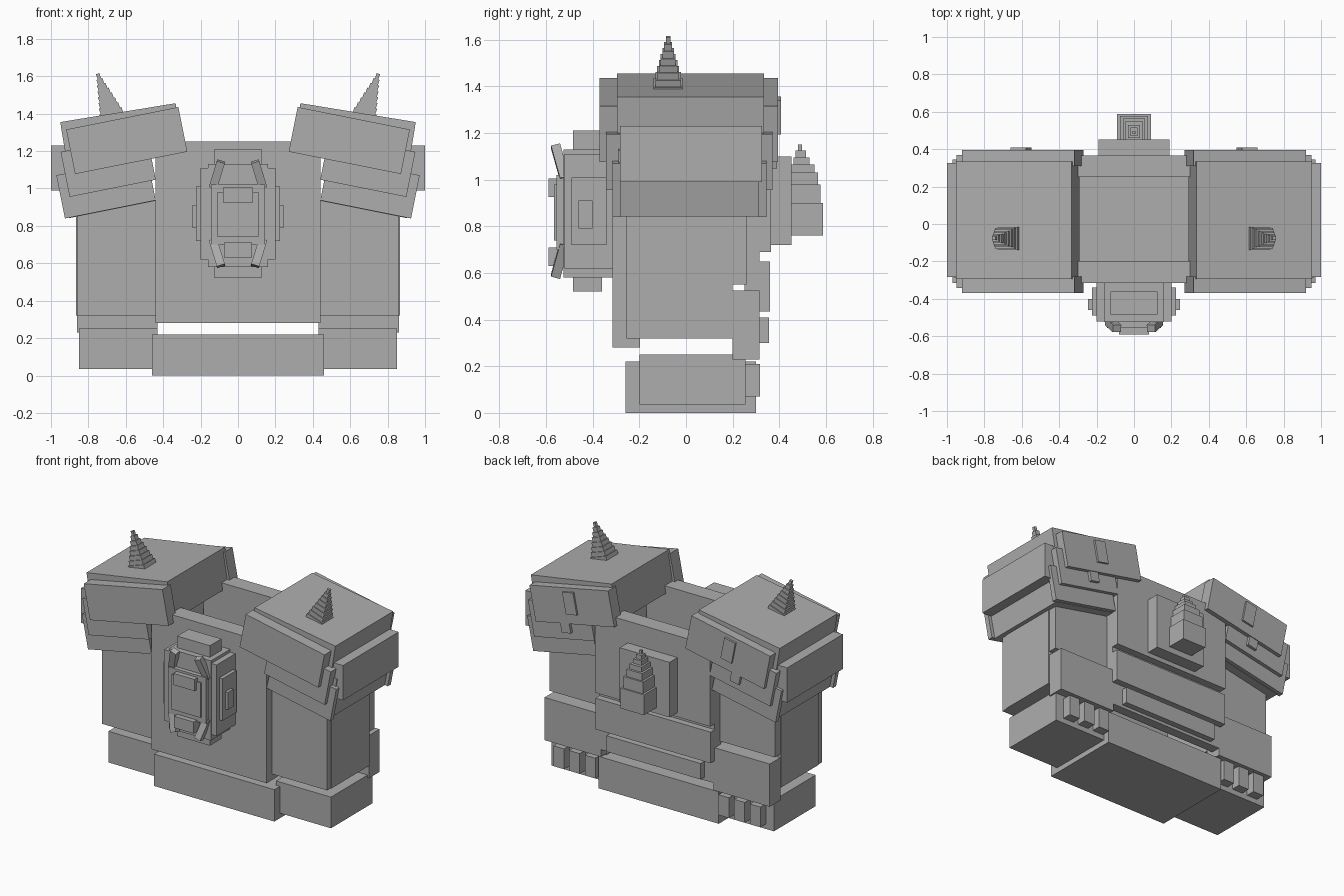
import bpy, bmesh, math
from mathutils import Matrix, Vector

if "Cube" in bpy.data.objects:
    bpy.data.objects.remove(bpy.data.objects["Cube"])

grey = bpy.data.materials.new("plain grey")
grey.diffuse_color = (0.42, 0.42, 0.42, 1)
grey.use_nodes = True
grey.node_tree.nodes["Principled BSDF"].inputs["Base Color"].default_value = grey.diffuse_color


def build(name, boxes):
    """Join boxes into one object. Box: (x0,x1,y0,y1,z0,z1) or (size, matrix)."""
    bm = bmesh.new()
    for b in boxes:
        if len(b) == 6:
            x0, x1, y0, y1, z0, z1 = b
            m = Matrix.Translation(((x0 + x1) / 2, (y0 + y1) / 2, (z0 + z1) / 2))
            size = (x1 - x0, y1 - y0, z1 - z0)
        else:
            size, m = b
        bmesh.ops.create_cube(bm, size=1, matrix=m @ Matrix.Diagonal((*size, 1)))
    mesh = bpy.data.meshes.new(name)
    bm.to_mesh(mesh)
    bm.free()
    mesh.materials.append(grey)
    ob = bpy.data.objects.new(name, mesh)
    bpy.context.collection.objects.link(ob)
    return ob


def pair(name, boxes):
    """Build the part on +x and mirror it to -x."""
    ob = build(name, boxes)
    ob.modifiers.new("mirror", 'MIRROR').use_axis[0] = True
    return ob


def tilt(cx, cz, w, h, y0, y1, deg):
    """Box turned about the y axis, outer end drooping on +x."""
    m = Matrix.Translation((cx, (y0 + y1) / 2, cz)) @ Matrix.Rotation(math.radians(deg), 4, 'Y')
    return ((w, y1 - y0, h), m)


# Torso shell: open at the top, gap above the belt
build("chest_plate", [(-.44, .44, -.315, -.197, .28, 1.25)])
build("back_plate", [(-.44, .44, .25, .315, .28, .7), (-.44, .44, .25, .365, .69, 1.25)])
build("back_bands", [(-.44, .44, .3, .36, .435, .65), (-.36, .36, .3, .355, .3, .41)])
build("belt", [(-.46, .46, -.26, .3, 0, .22)])

# Arms, cuffs and back-of-arm plates
pair("upper_arm", [(.44, .86, -.255, -.205, .32, .93), (.44, .865, -.215, .2, .32, .93)])
pair("arm_back_plate", [(.44, .86, .19, .26, .55, .93), (.43, .86, .2, .315, .23, .525)])
pair("cuff", [(.43, .85, -.2, .255, .035, .25)])
pair("cuff_studs", [(x - .04, x + .04, .25, .317, .07, .21) for x in (.51, .63, .75)])

# Shoulder guards: cap, three overlapping plates front and back, outer block
pair("shoulder_cap", [tilt(.621, 1.277, .625, .26, -.295, .335, 9.3)])
pair("shoulder_core", [tilt(.7, 1.03, .47, .29, -.29, .32, 11.3)])
layers = [(.595, 1.256, .612, .243, -.37, .395),
          (.694, 1.121, .47, .245, -.342, .37),
          (.7055, 1.0035, .495, .235, -.315, .345)]
plates = []
for cx, cz, w, h, y0, y1 in layers:
    plates += [tilt(cx, cz, w, h, y0, -.28, 11.3), tilt(cx, cz, w, h, .31, y1, 11.3)]
pair("shoulder_plates", plates)
pair("shoulder_outer_block", [(.8, 1, -.283, .325, .99, 1.23)])
pair("shoulder_clasps", [tilt(.605, 1.275, .085, .15, .38, .408, 11.3),
                         tilt(.65, 1.1, .07, .09, .35, .39, 11.3)])

# Stepped shoulder horns, leaning outwards
lean = Matrix.Translation((.672, -.077, 1.385)) @ Matrix.Rotation(math.radians(19), 4, 'Y')
steps = 8
horn = []
for i in range(steps):
    w = .12 * (1 - i / steps) + .004
    horn.append(((w, w, .032), lean @ Matrix.Translation((0, 0, .016 + i * .03))))
pair("shoulder_horn", horn)

# Rounded stepped boss on the chest
build("chest_boss", [
    (-.125, .125, -.485, -.36, .52, 1.21),
    (-.16, .16, -.525, -.31, .58, 1.13),
    (-.2, .2, -.52, -.31, .62, 1.11),
    (-.225, .225, -.49, -.34, .72, 1.01),
    (-.245, .245, -.46, -.4, .79, .91),
    (-.145, .145, -.555, -.32, .7, 1.02),
    (-.11, .11, -.567, -.32, .74, .98)])
build("boss_front_tabs", [(-.08, .08, -.59, -.5, .925, 1.005),
                          (-.075, .075, -.59, -.5, .63, .71)])
ribs = []
for s in (1, -1):
    m = (Matrix.Translation((.112, -.54, .865 + s * .21))
         @ Matrix.Rotation(math.radians(-s * 17), 4, 'Y')
         @ Matrix.Rotation(math.radians(s * 15), 4, 'X'))
    ribs.append(((.045, .04, .15), m))
pair("boss_ribs", ribs)

# Back mount and its stepped spike
build("back_mount", [(-.19, .19, .3, .452, .72, 1.1)])
build("back_spike", [
    (-.09, .09, .44, .587, .76, .9),
    (-.075, .075, .44, .577, .9, .98),
    (-.06, .06, .44, .565, .98, 1.03),
    (-.045, .045, .45, .55, 1.03, 1.065),
    (-.032, .032, .46, .53, 1.065, 1.095),
    (-.02, .02, .47, .515, 1.095, 1.125),
    (-.009, .009, .48, .498, 1.125, 1.15)])
